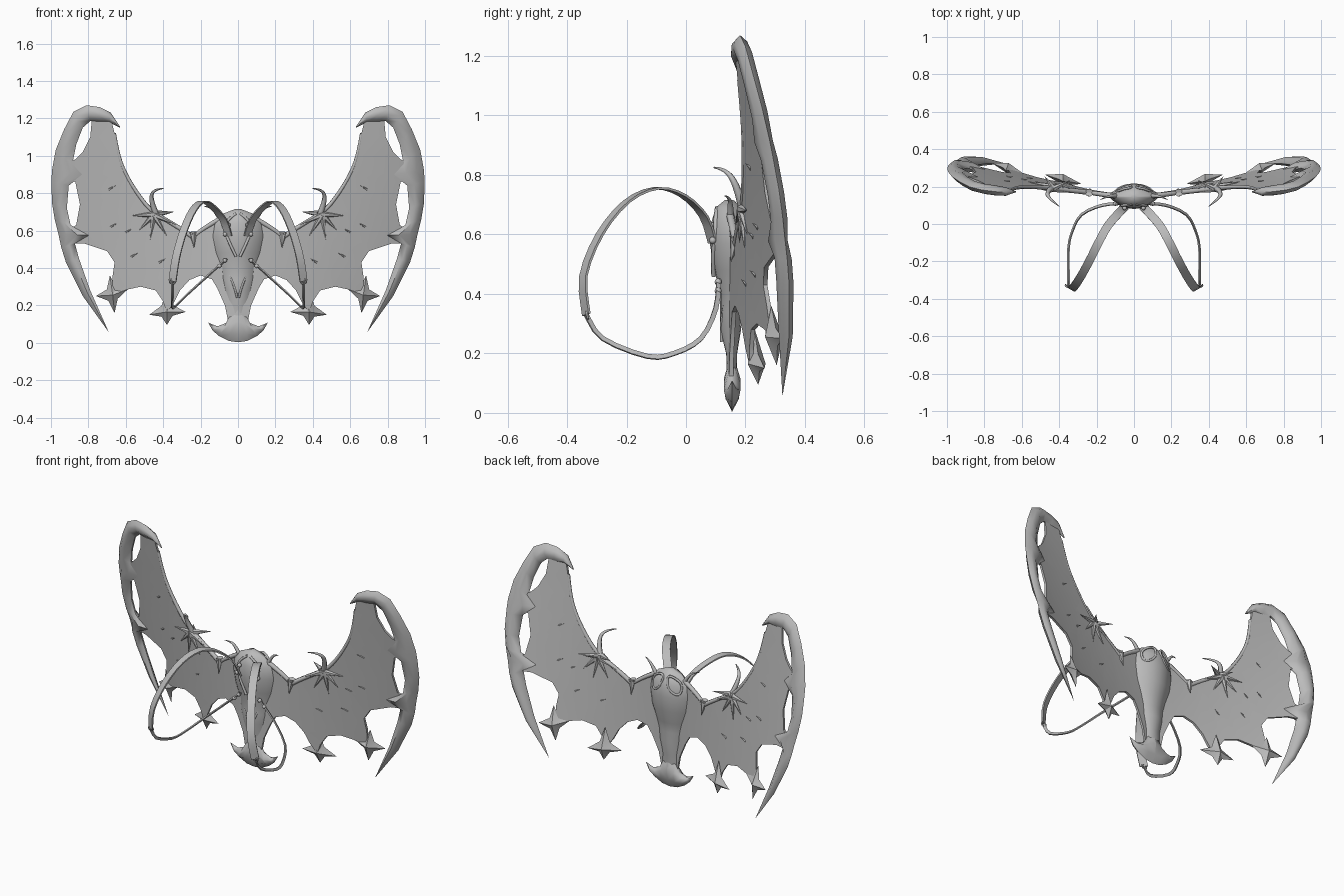
import bpy, bmesh, math
from mathutils import Vector

old = bpy.data.objects.get("Cube")
if old:
    bpy.data.objects.remove(old, do_unlink=True)

GREY = (0.5, 0.5, 0.5, 1)
mat = bpy.data.materials.new("plain grey")
mat.use_nodes = True
mat.diffuse_color = GREY
for node in mat.node_tree.nodes:
    if node.type == 'BSDF_PRINCIPLED':
        node.inputs["Base Color"].default_value = GREY


def wing_y(x, z):
    """Depth of the curved wing sheet."""
    return .143 + .06 * x + .13 * x * x + .19 * x * (.65 - z)


def on_wing(x, z, off=0):
    return Vector((x, wing_y(x, z) + off, z))


def add_object(name, data, mirror):
    ob = bpy.data.objects.new(name, data)
    bpy.context.collection.objects.link(ob)
    data.materials.append(mat)
    if mirror:
        ob.modifiers.new("Mirror", 'MIRROR')
    return ob


def finish(name, bm, mirror=True, angle=40):
    bmesh.ops.recalc_face_normals(bm, faces=bm.faces)
    mesh = bpy.data.meshes.new(name)
    bm.to_mesh(mesh)
    bm.free()
    ob = add_object(name, mesh, mirror)
    bpy.ops.object.select_all(action='DESELECT')
    ob.select_set(True)
    bpy.context.view_layer.objects.active = ob
    bpy.ops.object.shade_smooth_by_angle(angle=math.radians(angle))
    return ob


def loft(name, rings, mirror=True, angle=40):
    bm = bmesh.new()
    rows = [[bm.verts.new(p) for p in ring] for ring in rings]
    n = len(rows[0])
    for a, b in zip(rows, rows[1:]):
        for i in range(n):
            j = (i + 1) % n
            bm.faces.new((a[i], a[j], b[j], b[i]))
    bm.faces.new(rows[0])
    bm.faces.new(rows[-1])
    bmesh.ops.remove_doubles(bm, verts=bm.verts, dist=.0005)
    return finish(name, bm, mirror, angle)


def blade(name, outer, inner, thick, depth):
    """Rounded blade between two edge lines."""
    rings = []
    for o, q in zip(outer, inner):
        ring = []
        for f, s in ((0, 0), (.25, .8), (.6, 1), (1, .2), (1, -.2), (.6, -1), (.25, -.8)):
            x, z = o[0] + (q[0] - o[0]) * f, o[1] + (q[1] - o[1]) * f
            width = min(1, math.dist(o, q) / .06)
            ring.append((x, depth(x, z) + s * thick * width, z))
        rings.append(ring)
    return loft(name, rings, angle=55)


def tube(name, pts, radius, taper=1.0, closed=False):
    cu = bpy.data.curves.new(name, 'CURVE')
    cu.dimensions = '3D'
    cu.bevel_depth, cu.bevel_resolution, cu.resolution_u = radius, 1, 4
    cu.use_fill_caps = True
    sp = cu.splines.new('NURBS')
    sp.points.add(len(pts) - 1)
    for i, p in enumerate(pts):
        sp.points[i].co = (*p, 1)
        sp.points[i].radius = 1 + (taper - 1) * i / (len(pts) - 1)
    sp.order_u = 3
    sp.use_endpoint_u = not closed
    sp.use_cyclic_u = closed
    return add_object(name, cu, True)


def spikes(name, pairs, radius, sides=6):
    bm = bmesh.new()
    for base, tip in pairs:
        base, tip = Vector(base), Vector(tip)
        axis = tip - base
        made = bmesh.ops.create_cone(bm, cap_ends=True, segments=sides, radius1=radius,
                                     radius2=0, depth=axis.length)
        rot = axis.to_track_quat('Z', 'Y').to_matrix()
        for v in made['verts']:
            v.co = rot @ v.co + (base + tip) / 2
    return finish(name, bm)


def ribbon(name, pts, width, thick, centre):
    """Band around a ring centre: width runs across the ring, thick runs along its radius."""
    pts = [Vector(p) for p in pts]
    fine = []
    for i in range(len(pts) - 1):
        p0, p1, p2 = pts[max(i - 1, 0)], pts[i], pts[i + 1]
        p3 = pts[min(i + 2, len(pts) - 1)]
        for k in range(3):
            t = k / 3
            fine.append(p1 + .5 * t * (p2 - p0 + t * (2 * p0 - 5 * p1 + 4 * p2 - p3
                                                     + t * (3 * p1 - p0 - 3 * p2 + p3))))
    fine.append(pts[-1])
    rings = []
    for i, p in enumerate(fine):
        tan = (fine[min(i + 1, len(fine) - 1)] - fine[max(i - 1, 0)]).normalized()
        side = tan.cross(p - Vector(centre)).normalized()
        out = side.cross(tan) * thick / 2
        side *= width / 2
        rings.append([p + side + out, p - side + out, p - side - out, p + side - out])
    return loft(name, rings)


# Wing membrane: scalloped outline cut into a grid, bent and thickened
outline = [(0, .69), (.1, .66), (.2, .605), (.24, .565), (.29, .6), (.39, .66), (.47, .71),
           (.54, .8), (.6, .9), (.64, 1), (.66, 1.12), (.68, 1.2), (.78, 1.21), (.79, 1.1),
           (.83, 1.02), (.87, .98), (.93, .95), (.93, .87), (.87, .86), (.845, .74),
           (.865, .63), (.92, .59), (.89, .53), (.82, .53), (.7, .49), (.66, .43), (.67, .36),
           (.67, .26), (.59, .285), (.52, .3), (.44, .28), (.4, .22), (.38, .16), (.34, .22),
           (.31, .28), (.26, .335), (.2, .36), (.14, .34), (.11, .29), (.07, .2), (.05, .1), (0, .1)]
bm = bmesh.new()
loop = [bm.verts.new((x, 0, z)) for x, z in outline]
edges = [bm.edges.new((a, b)) for a, b in zip(loop, loop[1:] + loop[:1])]
bmesh.ops.triangle_fill(bm, use_beauty=True, edges=edges, normal=(0, -1, 0))
for k in range(1, 13):
    for normal in ((1, 0, 0), (0, 0, 1)):
        bmesh.ops.bisect_plane(bm, geom=bm.verts[:] + bm.edges[:] + bm.faces[:], dist=.001,
                               plane_co=Vector(normal) * k * .1, plane_no=normal)
for v in bm.verts:
    v.co.y = wing_y(v.co.x, v.co.z) - .007
grown = bmesh.ops.extrude_face_region(bm, geom=bm.faces[:])
for v in grown['geom']:
    if isinstance(v, bmesh.types.BMVert):
        v.co.y += .014
finish("wing_membrane", bm)

# Thick leading edge of the wing
tube("wing_arm", [on_wing(*p) for p in outline[1:4]], .014, .8)
tube("wing_upper_arm", [on_wing(*p) for p in outline[3:11]], .014, .6)

# Big outer crescent with hooked top and two barbs on its inner edge
outer = [(.63, 1.155), (.68, 1.23), (.74, 1.26), (.81, 1.27), (.88, 1.235), (.93, 1.14), (.975, 1.03),
         (.995, .92), (.997, .86), (.995, .75), (.98, .66), (.96, .58), (.945, .51), (.92, .43),
         (.83, .25), (.69, .055)]
inner = [(.632, 1.15), (.69, 1.18), (.74, 1.18), (.79, 1.185), (.83, 1.15), (.865, 1.06), (.885, .96),
         (.83, .9), (.905, .84), (.915, .72), (.895, .63), (.795, .575), (.872, .53), (.85, .45),
         (.79, .28), (.69, .055)]
blade("wing_crescent", outer, inner, .027, wing_y)


# Four-pointed studs at the wing's lower corners
def star(name, centre, tips, thick, back):
    bm = bmesh.new()
    c = Vector(centre)
    ring = []
    for a, b in zip(tips, tips[1:] + tips[:1]):
        ring.append(bm.verts.new(on_wing(*a, back)))
        ring.append(bm.verts.new(on_wing(*(c + (Vector(a) + Vector(b) - 2 * c) * .3), back)))
    for off in (-thick, thick):
        apex = bm.verts.new(on_wing(*centre, back + off))
        for a, b in zip(ring, ring[1:] + ring[:1]):
            bm.faces.new((a, b, apex))
    finish(name, bm, angle=30)


star("outer_star", (.67, .255), [(.76, .25), (.685, .36), (.59, .285), (.66, .16)], .03, .004)
star("inner_star", (.38, .165), [(.475, .15), (.38, .29), (.28, .165), (.38, .095)], .03, .018)

# Central body: lens-shaped sections flowing into the wings and tail
rings = []
for z, w, front, back in ((.715, .015, .13, .16), (.69, .08, .1, .19), (.64, .125, .085, .212),
                          (.57, .135, .08, .218), (.48, .12, .095, .21), (.4, .09, .115, .19),
                          (.34, .08, .115, .18), (.28, .07, .115, .185), (.2, .05, .135, .172),
                          (.08, .05, .14, .17)):
    half = (back - front) / 2
    ring = []
    for k in range(20):
        a = math.tau * k / 20
        ring.append((w * math.cos(a), front + half + half * math.sin(a) * abs(math.sin(a)) ** .8, z))
    rings.append(ring)
loft("body", rings, mirror=False, angle=60)

# Anchor-shaped tail fin
blade("tail_fin", [(0, .003), (.05, .01), (.1, .035), (.135, .065), (.16, .108)],
      [(0, .19), (.035, .16), (.065, .105), (.11, .088), (.158, .106)], .028, lambda x, z: .155)

# Ridges on the body
tube("back_rib", [(.008, .195, .69), (.05, .19, .69), (.1, .17, .65), (.09, .188, .58),
                  (.03, .212, .61)], .007, closed=True)
tube("front_rib", [(.01, .105, .69), (.06, .1, .66), (.07, .1, .6), (.045, .09, .53),
                   (.01, .093, .46)], .008)
tube("tail_ridge", [(.045, .13, .36), (.02, .115, .31), (.004, .12, .24)], .006)
tube("shoulder_horn", [(.09, .15, .65), (.12, .15, .7), (.15, .145, .725), (.18, .13, .73)], .013, .1)

# Claw, spike cluster and small thorns on each wing
spikes("arm_claw", [(on_wing(.24, .59), on_wing(.235, .505, s * .02)) for s in (-1, 1)], .022)
tube("curled_horn", [on_wing(.44, .69), on_wing(.47, .77, -.02), on_wing(.45, .82, -.05),
                     on_wing(.4, .825, -.08)], .017, .15)
rays = [(.57, .68), (.53, .6), (.47, .55), (.38, .57), (.33, .63)]
pairs = [(on_wing(.45, .685, s * .006), on_wing(*r, s * .012)) for r in rays for s in (-1, 1)]
pairs += [(on_wing(.43, .69), on_wing(x, .7, .06)) for x in (.34, .48)]
spikes("spike_cluster", pairs, .018)
thorns = [(.69, .82), (.6, .59), (.57, .46), (.42, .43), (.68, .62)]
spikes("small_thorns", [(on_wing(x, z, s * .004), on_wing(x - .035, z + .02, s * .016))
                        for x, z in thorns for s in (-1, 1)], .007, 5)

# Shoulder straps with buckles
hub = (.2, -.12, .46)
ribbon("upper_strap", [(.05, .09, .57), (.08, .06, .66), (.14, -.01, .73), (.19, -.1, .755),
                       (.24, -.2, .71), (.29, -.29, .6), (.33, -.345, .46), (.35, -.335, .33)],
       .045, .008, hub)
ribbon("lower_strap", [(.35, -.335, .33), (.35, -.28, .25), (.35, -.13, .19), (.33, -.04, .2),
                       (.28, .05, .25), (.17, .1, .35), (.06, .11, .45)], .007, .016, hub)
tube("strap_buckle", [(.335, -.335, .34), (.365, -.335, .34), (.365, -.33, .315),
                      (.335, -.33, .315)], .004, closed=True)
bm = bmesh.new()
for p in ((.07, .09, .58), (.05, .085, .63), (.07, .108, .44), (.1, .108, .41)):
    ball = bmesh.ops.create_icosphere(bm, subdivisions=2, radius=.012)
    bmesh.ops.translate(bm, verts=ball['verts'], vec=p)
finish("strap_studs", bm)
